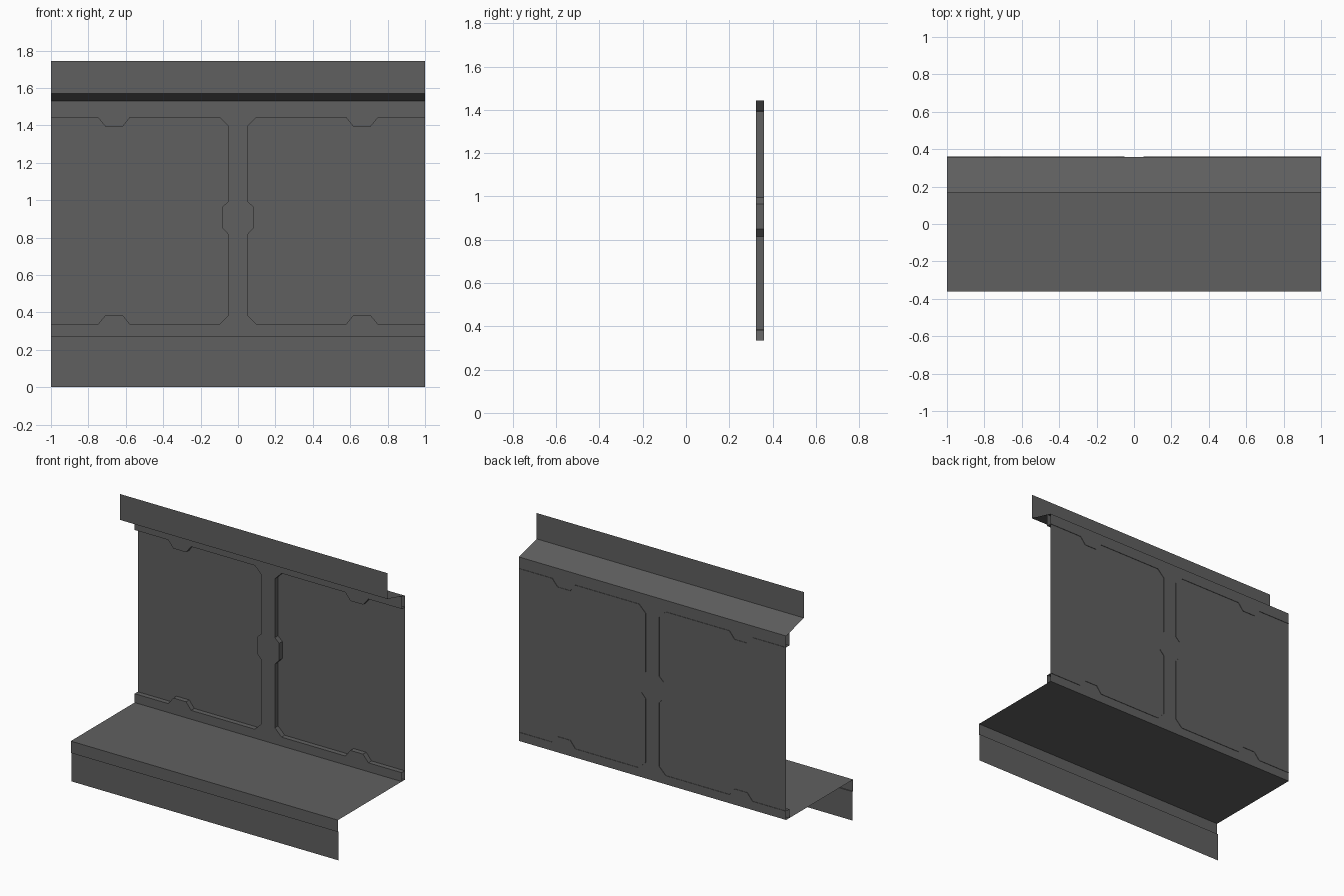
import bpy

if "Cube" in bpy.data.objects:
    bpy.data.objects.remove(bpy.data.objects["Cube"])

FRONT_Y, WALL_Y, BACK_Y = 0.323, 0.357, 0.36

# Dark grey sheet metal
metal = bpy.data.materials.new("dark_metal")
metal.diffuse_color = (0.117, 0.117, 0.117, 1)
metal.use_nodes = True
metal.node_tree.nodes["Principled BSDF"].inputs["Base Color"].default_value = metal.diffuse_color


def make(name, verts, faces):
    mesh = bpy.data.meshes.new(name)
    mesh.from_pydata(verts, [], faces)
    mesh.materials.append(metal)
    obj = bpy.data.objects.new(name, mesh)
    bpy.context.collection.objects.link(obj)
    return obj


def sheet(name, a, b):
    """Open strip between two matching rows of points."""
    n = len(a)
    return make(name, a + b, [(i, i + 1, n + i + 1, n + i) for i in range(n - 1)])


def mirror_x(obj):
    obj.modifiers.new("mirror", "MIRROR").use_clip = True


def profile_sheet(name, profile):
    return sheet(name, [(-1, y, z) for y, z in profile], [(1, y, z) for y, z in profile])


# Bent sheets (y, z): lower fascia with lip, ledge, back wall, sloped soffit, upper fascia
profile_sheet("lower_fascia", [(-0.353, 0), (-0.353, 0.195), (-0.36, 0.195), (-0.36, 0.275)])
profile_sheet("ledge", [(-0.36, 0.275), (WALL_Y, 0.275)])
profile_sheet("back_wall", [(WALL_Y, 0.275), (WALL_Y, 1.52)])
profile_sheet("upper_fascia", [(WALL_Y, 1.52), (0.168, 1.57), (0.168, 1.745)])

# Outline of the right-hand recess: lower half, then reflected about its mid height
BOTTOM_TO_TOP = 0.335 + 1.443
lower = [(1, 0.335), (0.75, 0.335), (0.71, 0.383), (0.615, 0.383), (0.577, 0.335),
         (0.10, 0.335), (0.05, 0.385)]
boss = [(0.05, 0.815), (0.082, 0.85), (0.082, 0.965), (0.05, 0.995)]
outline = lower + boss + [(x, BOTTOM_TO_TOP - z) for x, z in reversed(lower)]

# Front frame plate surrounding the two recesses
plate = [(0, 0.275), (1, 0.275)] + outline + [(1, 1.529), (0, 1.529)]
mirror_x(make("front_frame", [(x, FRONT_Y, z) for x, z in plate], [tuple(range(len(plate)))]))

# Walls of the recesses, running from the frame back through the wall
mirror_x(sheet("recess_walls", [(x, FRONT_Y, z) for x, z in outline],
               [(x, BACK_Y, z) for x, z in outline]))
